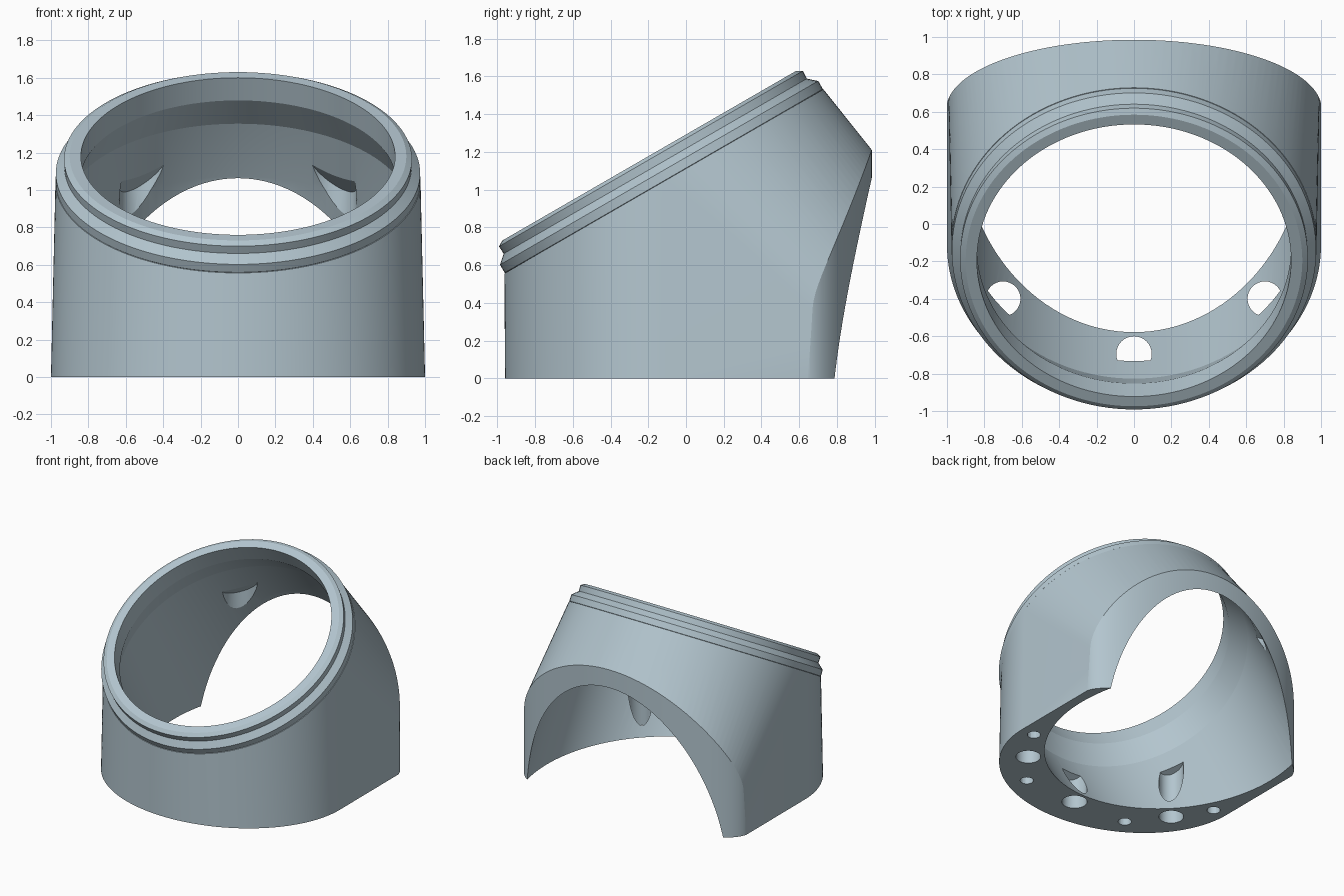
import bpy, bmesh, math
from mathutils import Vector

if "Cube" in bpy.data.objects:
    bpy.data.objects.remove(bpy.data.objects["Cube"])

TILT = math.radians(30)
C, S = math.cos(TILT), math.sin(TILT)
TOP = Vector((0, -0.195, 1.18))          # centre of the tilted rim
SEG = 128


def tilted(x, u, d):
    """Point in the rim frame: x across, u up the slope, d depth below the rim."""
    return TOP + Vector((x, C * u + S * d, S * u - C * d))


def make(name, bm):
    bmesh.ops.recalc_face_normals(bm, faces=bm.faces)
    me = bpy.data.meshes.new(name)
    bm.to_mesh(me)
    bm.free()
    ob = bpy.data.objects.new(name, me)
    bpy.context.collection.objects.link(ob)
    return ob


def stack(name, rings):
    """Solid made of closed rings of points with flat end caps."""
    bm = bmesh.new()
    loops = [[bm.verts.new(p) for p in r] for r in rings]
    n = len(loops[0])
    for a, b in zip(loops, loops[1:]):
        for i in range(n):
            j = (i + 1) % n
            bm.faces.new((a[i], a[j], b[j], b[i]))
    bm.faces.new(loops[0])
    bm.faces.new(loops[-1])
    return make(name, bm)


def ring(r, d, back=1.0):
    pts = []
    for i in range(SEG):
        a = 2 * math.pi * i / SEG
        u = r * math.sin(a)
        pts.append(tilted(r * math.cos(a), u * back if u > 0 else u, d))
    return pts


def post(name, x, y, r, z0, top, n=32):
    """Upright cylinder whose top height is a function of x and y."""
    pts = [(x + r * math.cos(2 * math.pi * i / n), y + r * math.sin(2 * math.pi * i / n))
           for i in range(n)]
    return stack(name, [[(px, py, z0) for px, py in pts],
                        [(px, py, top(px, py)) for px, py in pts]])


def boolean(ob, tool, op):
    m = ob.modifiers.new(op, 'BOOLEAN')
    m.operation, m.object, m.solver = op, tool, 'EXACT'
    bpy.context.view_layer.objects.active = ob
    bpy.ops.object.modifier_apply(modifier=m.name)
    bpy.data.objects.remove(tool, do_unlink=True)


# Outer shell: hull of the tilted circle and a long rounded base
bm = bmesh.new()
for p in ring(0.976, 0.157):
    bm.verts.new(p)
for i in range(SEG + 1):
    a = math.pi * i / SEG
    bm.verts.new((math.cos(a), 1.08 + 0.87 * math.sin(a), 0))
    bm.verts.new((math.cos(a), -0.11 - 0.85 * math.sin(a), 0))
res = bmesh.ops.convex_hull(bm, input=bm.verts)
junk = set(res["geom_interior"] + res["geom_unused"])
bmesh.ops.delete(bm, geom=[g for g in junk if isinstance(g, bmesh.types.BMVert)], context='VERTS')
bmesh.ops.dissolve_limit(bm, angle_limit=0.001, verts=bm.verts, edges=bm.edges)
body = make("angled_collar_body", bm)

# Stepped rim on top
rim = stack("stepped_rim", [ring(r, d) for r, d in (
    (0.90, 0), (0.93, 0.018), (0.928, 0.064), (0.974, 0.105), (0.974, 0.154), (0.93, 0.2))])
boolean(body, rim, 'UNION')

# Rounded trim across the back
outline = [(1.003 * math.cos(math.pi * i / 160), 0.615 + 0.37 * math.sin(math.pi * i / 160))
           for i in range(161)] + [(-1.003, -1.5), (1.003, -1.5)]
trim = stack("back_trim", [[(x, y, z) for x, y in outline] for z in (-0.5, 3)])
boolean(body, trim, 'INTERSECT')

# Slanted bore with a narrower mouth
bore = stack("bore", [ring(0.84, -0.3), ring(0.84, 0.14), ring(0.92, 0.33),
                      ring(0.922, 0.68, 1.045), ring(0.922, 2.6, 1.045)])
boolean(body, bore, 'DIFFERENCE')


# Upright blind pockets around the bore
def front_top(x, y):
    return TOP.z + (S * (y - TOP.y) - 0.52) / C


def back_top(x, y):
    return 1.115 - 0.674 * (abs(x) - 0.495) - 0.5 * (y - 0.725)


for x, y, r, z0, top in ((0, -0.695, 0.095, -0.1, front_top),
                         (0.7, -0.4, 0.093, -0.1, front_top),
                         (-0.7, -0.4, 0.093, -0.1, front_top),
                         (0.505, 0.745, 0.13, 0.6, back_top),
                         (-0.505, 0.745, 0.13, 0.6, back_top)):
    boolean(body, post("pocket", x, y, r, z0, top), 'DIFFERENCE')

# Small blind holes in the base
for s in (1, -1):
    for x, y in ((0.48, -0.68), (0.88, -0.12)):
        boolean(body, post("base_hole", s * x, y, 0.05, -0.1, lambda x, y: 0.12, 24), 'DIFFERENCE')

# Single blue-grey finish
mat = bpy.data.materials.new("blue_grey")
mat.diffuse_color = (0.45, 0.56, 0.62, 1)
mat.use_nodes = True
mat.node_tree.nodes["Principled BSDF"].inputs["Base Color"].default_value = mat.diffuse_color
body.data.materials.clear()
body.data.materials.append(mat)
for p in body.data.polygons:
    p.material_index = 0
bpy.ops.object.select_all(action='DESELECT')
body.select_set(True)
bpy.context.view_layer.objects.active = body
bpy.ops.object.shade_smooth_by_angle(angle=math.radians(15))
